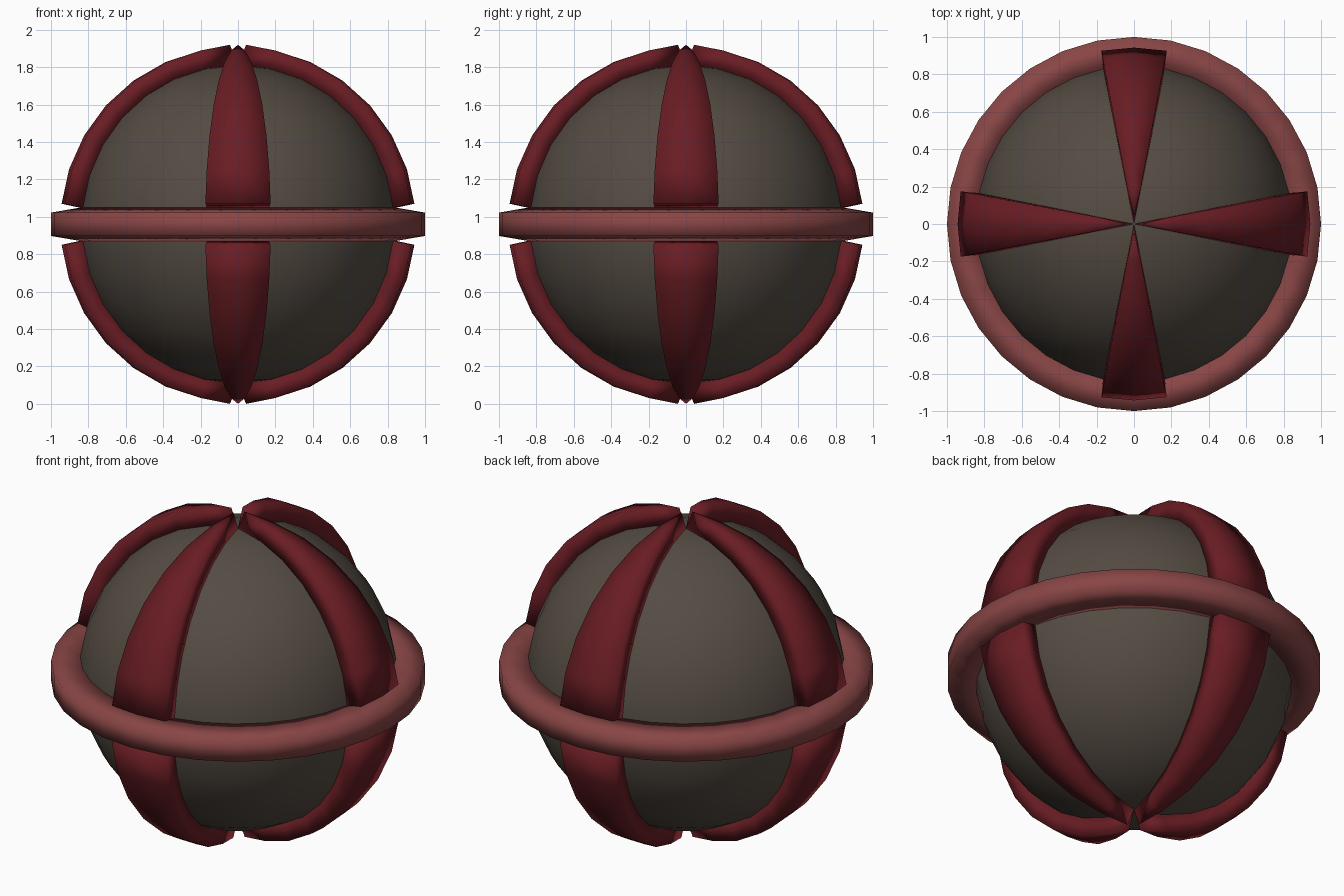
import bpy, bmesh, math
from mathutils import Vector, Matrix

if "Cube" in bpy.data.objects:
    bpy.data.objects.remove(bpy.data.objects["Cube"])

R, CZ = 0.85, 0.96          # core radius and centre height
SEGS, RINGS = 32, 15
RIB, RING_R, RING_H = 0.10, 1.0, 0.0625


def material(name, rgb):
    m = bpy.data.materials.new(name)
    m.diffuse_color = (*rgb, 1)
    m.use_nodes = True
    m.node_tree.nodes["Principled BSDF"].inputs["Base Color"].default_value = m.diffuse_color
    return m


core_mat = material("dark_grey", (0.09, 0.072, 0.056))
rib_mat = material("dark_red", (0.14, 0.012, 0.017))
ring_mat = material("dusty_red", (0.25, 0.06, 0.06))


def sphere():
    bm = bmesh.new()
    bmesh.ops.create_uvsphere(bm, u_segments=SEGS, v_segments=RINGS, radius=R)
    bm.normal_update()
    return bm


def finish(bm, name, mat):
    bmesh.ops.translate(bm, verts=bm.verts, vec=(0, 0, CZ))
    for f in bm.faces:
        f.smooth = True
    me = bpy.data.meshes.new(name)
    bm.to_mesh(me)
    bm.free()
    me.materials.append(mat)
    bpy.context.collection.objects.link(bpy.data.objects.new(name, me))


def raised_panel(name, inside, move, mat):
    """Raise the sphere faces chosen by inside(), keep only the raised shell."""
    bm = sphere()
    region = [f for f in bm.faces if inside(f.calc_center_median())]
    chosen = set(region)
    rest = [f for f in bm.faces if f not in chosen]
    out = bmesh.ops.extrude_face_region(bm, geom=region)["geom"]
    top = {g for g in out if isinstance(g, bmesh.types.BMFace)}
    target = {}
    for v in (g for g in out if isinstance(g, bmesh.types.BMVert)):
        n = sum((f.normal for f in v.link_faces if f in top), Vector()).normalized()
        target[v] = move(v.co, n)
    for v, co in target.items():
        v.co = co
    bmesh.ops.delete(bm, geom=rest, context='FACES')
    bm.normal_update()
    finish(bm, name, mat)


# Core ball
finish(sphere(), "core_ball", core_mat)

# Ring around the equator, tapering outward
raised_panel(
    "equator_ring",
    lambda c: abs(c.z) < 0.02,
    lambda co, n: Vector((*(co.xy.normalized() * RING_R), math.copysign(RING_H, co.z))),
    ring_mat)

# Four ribs above and four below the ring
for side, label in ((1, "upper"), (-1, "lower")):
    for place, d in (("front", (0, -1)), ("right", (1, 0)), ("back", (0, 1)), ("left", (-1, 0))):
        d = Vector(d)

        def inside(c, d=d, s=side):
            return c.z * s > 0.05 and c.xy.normalized().dot(d) > math.cos(math.radians(10))

        def move(co, n, d=d, s=side):
            if co.xy.length < 0.001:        # rib tip at the pole
                return Vector((*(d * 0.043), s * 0.96))
            return co + n * RIB

        raised_panel(f"{label}_{place}_rib", inside, move, rib_mat)
